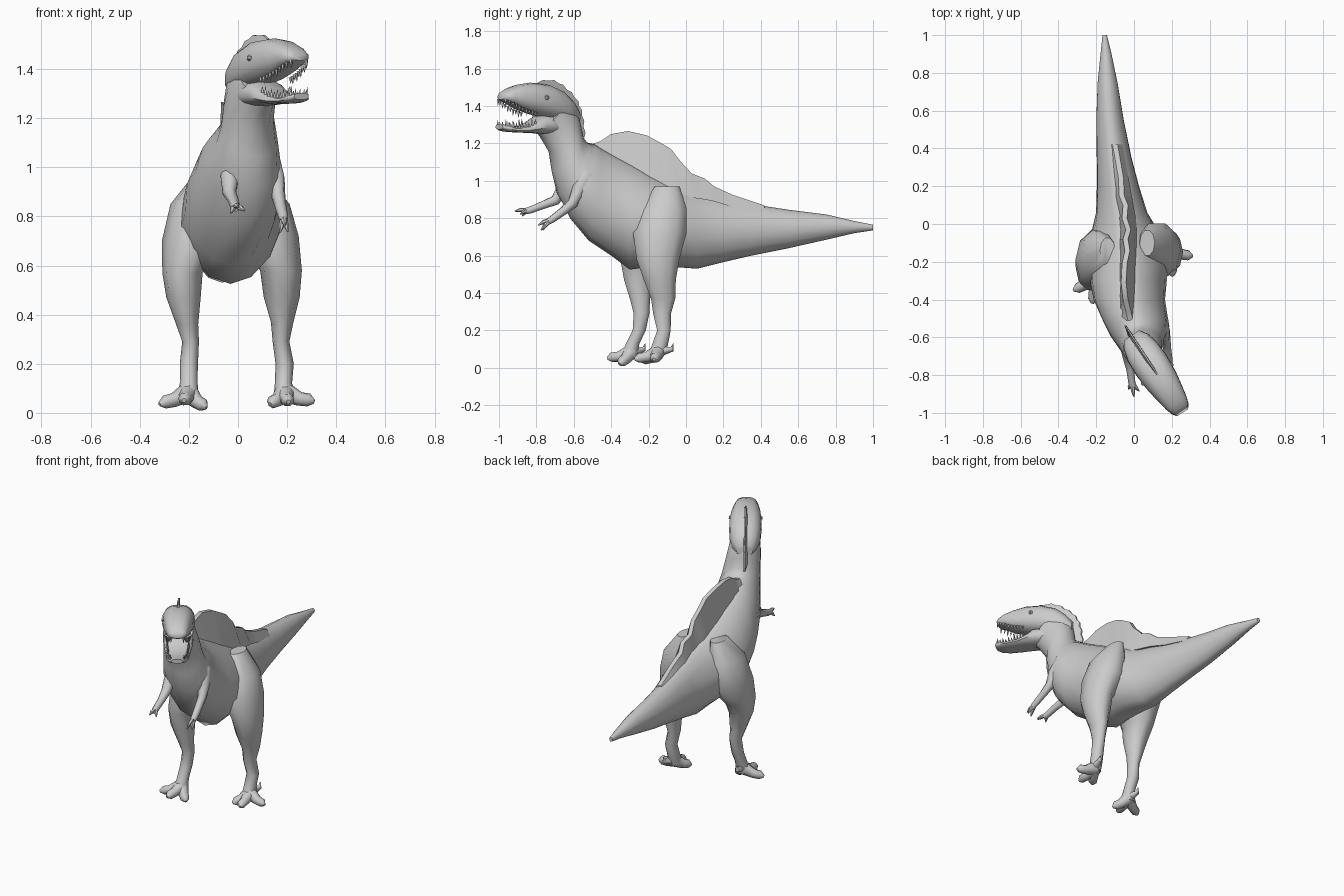
import bpy, bmesh
from math import sin, cos, pi, radians
from mathutils import Vector as V

N = 14


def make(name, bm, angle=50):
    bmesh.ops.recalc_face_normals(bm, faces=bm.faces)
    me = bpy.data.meshes.new(name)
    bm.to_mesh(me)
    bm.free()
    ob = bpy.data.objects.new(name, me)
    bpy.context.collection.objects.link(ob)
    bpy.ops.object.select_all(action='DESELECT')
    ob.select_set(True)
    bpy.context.view_layer.objects.active = ob
    bpy.ops.object.shade_smooth_by_angle(angle=radians(angle))
    return ob


def add_loft(bm, rings):
    """Skin a list of closed point rings and cap both ends."""
    rows = [[bm.verts.new(p) for p in r] for r in rings]
    n = len(rows[0])
    for a, b in zip(rows, rows[1:]):
        for i in range(n):
            j = (i + 1) % n
            bm.faces.new((a[i], a[j], b[j], b[i]))
    bm.faces.new(rows[0])
    bm.faces.new(rows[-1])


def loft(name, rings):
    bm = bmesh.new()
    add_loft(bm, rings)
    return make(name, bm)


def section(top, bot, hw, yaw=0, k=0.0, p=1.0):
    """Egg-shaped ring between a top and bottom point; k narrows the top, p<1 squares it."""
    top, bot = V(top), V(bot)
    mid, up = (top + bot) / 2, (top - bot) / 2
    side = V((cos(radians(yaw)), sin(radians(yaw)), 0))
    f = lambda c: (abs(c) ** p) * (1 if c > 0 else -1)
    out = []
    for i in range(N):
        t = 2 * pi * i / N + pi / 2
        c, s = f(cos(t)), f(sin(t))
        out.append(mid + up * s + side * hw * c * (1 - k * s if s > 0 else 1 - .1 * s * s))
    return out


def add_tube(bm, pts, n=8):
    """Tapered tube through (x, y, z, radius) points."""
    ps = [V(p[:3]) for p in pts]
    rings = []
    for i, p in enumerate(ps):
        d = (ps[min(i + 1, len(ps) - 1)] - ps[max(i - 1, 0)]).normalized()
        a = d.cross(V((.3, .2, 1))).normalized()
        b = d.cross(a)
        rings.append([p + (a * cos(2 * pi * j / n) + b * sin(2 * pi * j / n)) * pts[i][3] for j in range(n)])
    add_loft(bm, rings)


def fin(name, inner, outer, w):
    """Thin wedge between an inner (wide) and outer (narrow) line."""
    rings = [[V(a) + V((-w, 0, 0)), V(b) + V((-w * .3, 0, 0)), V(b) + V((w * .3, 0, 0)), V(a) + V((w, 0, 0))]
             for a, b in zip(inner, outer)]
    return loft(name, rings)


# torso and tail: y, centre x, bottom z, top z, half width, top narrowing
trunk = [(1.0, -.155, .735, .765, .012, 0), (.9, -.148, .72, .785, .03, 0), (.75, -.14, .685, .82, .054, .05),
         (.55, -.127, .64, .845, .075, .1), (.35, -.105, .60, .875, .095, .15), (.2, -.085, .565, .905, .115, .2),
         (.06, -.065, .53, .94, .14, .3), (-.08, -.04, .54, .98, .2, .35), (-.2, -.03, .54, 1.04, .215, .35),
         (-.3, -.03, .525, 1.1, .21, .3), (-.4, -.025, .6, 1.15, .195, .2)]
rings = [section((x, y, t), (x, y, b), w, 0, k) for y, x, b, t, w, k in trunk]
# chest and neck: top point, bottom point, half width, yaw
neck = [((-.02, -.45, 1.175), (.02, -.52, .68), .178, 4), ((-.01, -.49, 1.195), (.06, -.62, .8), .162, 10),
        ((0, -.53, 1.205), (.08, -.68, .92), .135, 20), ((0, -.56, 1.24), (.09, -.705, 1.04), .12, 25),
        ((-.005, -.575, 1.30), (.09, -.72, 1.15), .11, 30), ((-.005, -.595, 1.38), (.11, -.77, 1.23), .1, 33),
        ((.03, -.65, 1.45), (.13, -.8, 1.265), .085, 33)]
rings += [section(t, b, w, a, .1) for t, b, w, a in neck]
loft("body", rings)

# head frame: u forward, s to the side, turned to one side
HY = 33.4


def head(u, s, z):
    a = radians(HY)
    return V((.12 + u * sin(a) + s * cos(a), -.79 - u * cos(a) + s * sin(a), z))


def at(table, u):
    for a, b in zip(table, table[1:]):
        if a[0] <= u <= b[0]:
            t = (u - a[0]) / (b[0] - a[0])
            return [p + (q - p) * t for p, q in zip(a, b)]
    return table[-1]


# u, bottom z, top z, half width
skull = [(-.24, 1.31, 1.38, .05), (-.2, 1.30, 1.43, .078), (-.14, 1.31, 1.48, .095), (-.05, 1.33, 1.515, .1),
         (.05, 1.355, 1.525, .092), (.13, 1.38, 1.515, .078), (.19, 1.41, 1.495, .066), (.225, 1.425, 1.475, .054),
         (.24, 1.435, 1.46, .035)]
jaw = [(-.16, 1.25, 1.34, .07), (-.08, 1.245, 1.35, .09), (0, 1.25, 1.35, .09), (.045, 1.255, 1.32, .084),
       (.1, 1.257, 1.295, .075), (.18, 1.26, 1.29, .066), (.225, 1.265, 1.3, .055), (.25, 1.275, 1.303, .036)]
for name, tab in (("skull", skull), ("lower_jaw", jaw)):
    loft(name, [section(head(u, 0, t), head(u, 0, b), w, HY, .12, .75) for u, b, t, w in tab])

# teeth along both jaws
bm = bmesh.new()
for tab, col, d in ((skull, 1, -1), (jaw, 2, 1)):
    for i in range(10):
        u = .06 + .019 * i
        row = at(tab, u)
        h = .034 if i % 2 else .024
        for sgn in (-1, 1):
            s, z = sgn * row[3] * .8, row[col] - d * .008
            add_tube(bm, [(*head(u, s, z), .008), (*head(u + .003, s, z + d * h), .001)], 4)
make("teeth", bm, 20)

# eyes with a small rim
bm = bmesh.new()
for sgn in (-1, 1):
    bmesh.ops.create_icosphere(bm, subdivisions=1, radius=.015)
    bmesh.ops.translate(bm, verts=bm.verts[-12:], vec=head(.005, sgn * .088, 1.445))
make("eyes", bm, 20)

# scalloped head crest
path = [(-.8, 1.525), (-.73, 1.54), (-.68, 1.525), (-.635, 1.49), (-.595, 1.45), (-.567, 1.40), (-.553, 1.35),
        (-.545, 1.29), (-.54, 1.23)]
inner, outer = [], []
for i in range(len(path) * 2 - 1):
    a, b = path[i // 2], path[(i + 1) // 2]
    p = V((0, (a[0] + b[0]) / 2, (a[1] + b[1]) / 2))
    u = (-.79 - p.y) / cos(radians(HY))
    p.x = .12 + u * sin(radians(HY))
    c = V((.06, -.73, 1.34))
    d = (c - p).normalized()
    outer.append(p - d * (.006 if i % 2 else -.004))
    inner.append(p + d * .07)
fin("head_crest", inner, outer, .016)

# back sail: y, base z, top z, x
sail = [(-.51, 1.15, 1.195, -.02), (-.46, 1.12, 1.21, -.03), (-.4, 1.09, 1.25, -.045), (-.31, 1.05, 1.266, -.055),
        (-.21, 1.0, 1.243, -.05), (-.14, .97, 1.205, -.035), (-.08, .95, 1.17, -.045), (-.03, .93, 1.105, -.03),
        (.03, .91, 1.04, -.05), (.1, .9, 1.012, -.045), (.15, .89, .97, -.065), (.25, .86, .925, -.07),
        (.42, .83, .868, -.1)]
fin("back_sail", [(-.03 - max(y, 0) * .18, y, b) for y, b, t, x in sail], [(x, y, t) for y, b, t, x in sail], .045)

# legs: x, y, z, half width, half depth
legs = {
    "left_leg": [(-.14, -.14, .97, .04, .07), (-.175, -.17, .85, .1, .14), (-.185, -.19, .7, .125, .17),
                 (-.226, -.235, .57, .082, .12), (-.222, -.255, .47, .07, .08), (-.207, -.245, .36, .045, .055),
                 (-.193, -.238, .29, .034, .044), (-.2, -.25, .2, .037, .037), (-.2, -.285, .13, .035, .038),
                 (-.205, -.305, .06, .045, .045)],
    "right_leg": [(.07, -.1, .97, .04, .07), (.11, -.12, .85, .1, .13), (.13, -.14, .72, .117, .15),
                  (.175, -.15, .58, .085, .12), (.178, -.14, .47, .073, .09), (.18, -.122, .37, .046, .068),
                  (.175, -.128, .29, .034, .05), (.19, -.118, .2, .037, .038), (.185, -.14, .12, .035, .045),
                  (.19, -.16, .065, .045, .045)]}
for name, tab in legs.items():
    loft(name, [[V((x + a * cos(2 * pi * i / 10), y + b * sin(2 * pi * i / 10), z)) for i in range(10)]
                for x, y, z, a, b in tab])

# feet: ankle, then toe tips, then the rear claw
feet = {"left_foot": ((-.203, -.295, .085), [(-.32, -.35, .035), (-.22, -.42, .05), (-.13, -.355, .02)], (-.215, -.225, .1)),
        "right_foot": ((.19, -.15, .085), [(.31, -.17, .045), (.205, -.275, .045), (.13, -.24, .035)], (.21, -.075, .1))}
for name, (ankle, tips, claw) in feet.items():
    bm = bmesh.new()
    a = V(ankle)
    for t in tips:
        t = V(t)
        mid, knuckle = a.lerp(t, .5) + V((0, 0, -.008)), a.lerp(t, .82)
        add_tube(bm, [(*a, .042), (*mid, .029), (*knuckle, .027), (*t, .009)])
    add_tube(bm, [(*a, .03), (*V(claw), .014), (*(V(claw) + V((0, .008, .03))), .002)])
    make(name, bm)

# arms with three fingers each
arms = {"left_arm": ([(-.01, -.58, 1.03, .055), (-.035, -.66, .95, .038), (-.035, -.7, .895, .028), (-.02, -.77, .868, .022),
                      (-.012, -.835, .843, .02), (-.005, -.86, .837, .018)],
                     [(.028, -.885, .822), (0, -.915, .837), (-.03, -.875, .812)]),
        "right_arm": ([(.12, -.53, 1.03, .055), (.155, -.575, .95, .038), (.165, -.605, .88, .028), (.175, -.66, .835, .023),
                       (.185, -.715, .795, .02), (.187, -.735, .782, .018)],
                      [(.203, -.765, .737), (.19, -.79, .762), (.172, -.775, .735)])}
for name, (path, tips) in arms.items():
    bm = bmesh.new()
    add_tube(bm, path)
    wrist = V(path[-2][:3])
    for t in tips:
        t = V(t)
        add_tube(bm, [(*wrist, .013), (*(wrist.lerp(t, .6) + V((0, -.004, .004))), .011), (*t, .003)], 6)
    make(name, bm)
